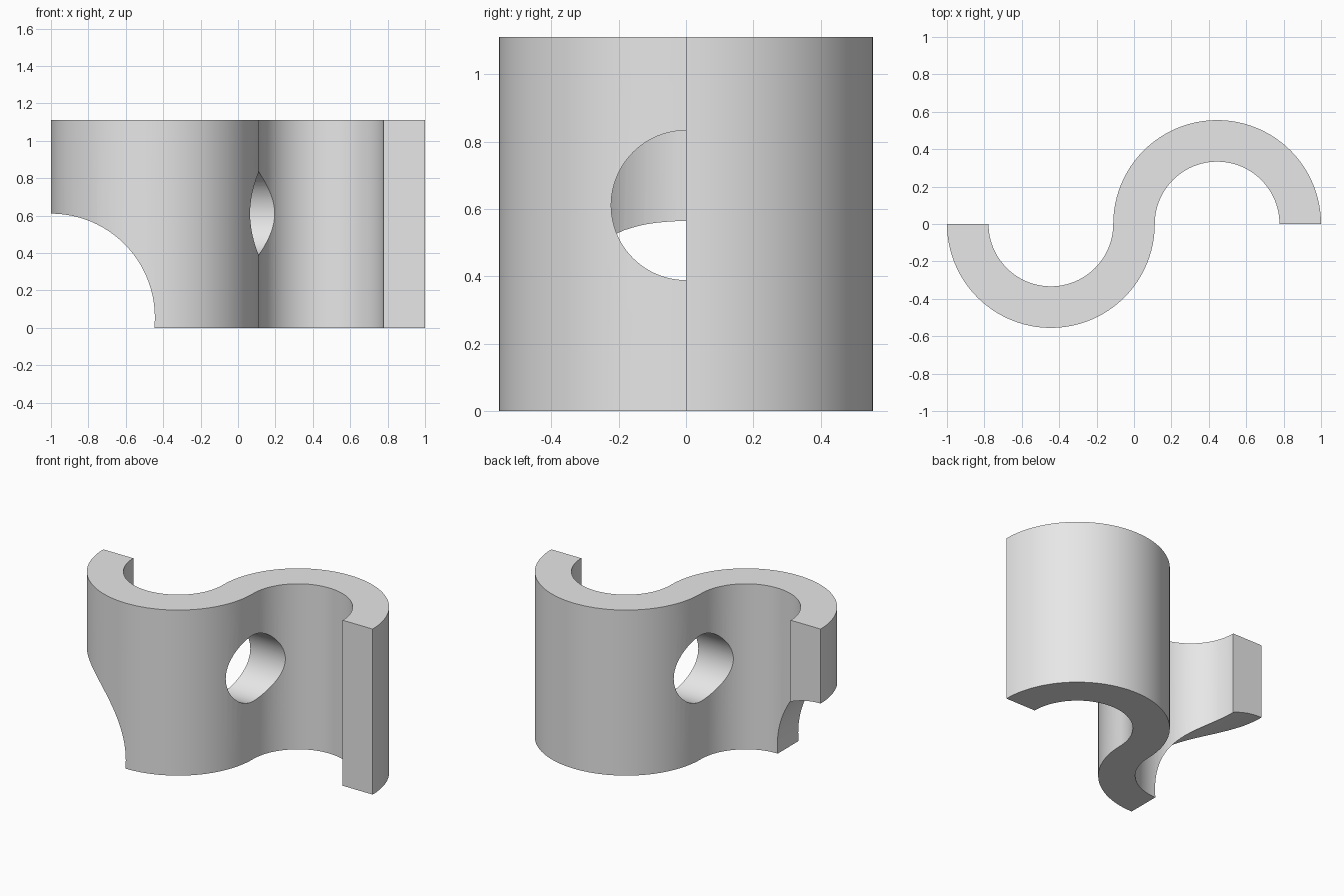
import bpy
import bmesh
from math import sin, cos, pi, radians
from mathutils import Vector

if "Cube" in bpy.data.objects:
    bpy.data.objects.remove(bpy.data.objects["Cube"], do_unlink=True)

U = 1 / 9                       # base unit: the S is 18 units wide
OUTER, INNER, CENTRE, HEIGHT = 5 * U, 3 * U, 4 * U, 10 * U
STEPS = 48                      # segments per half circle

grey = bpy.data.materials.new("plain grey")
grey.use_nodes = True
grey.diffuse_color = (0.8, 0.8, 0.8, 1)
grey.node_tree.nodes["Principled BSDF"].inputs["Base Color"].default_value = (0.8, 0.8, 0.8, 1)


def arc(cx, radius, start, end):
    angles = [start + (end - start) * i / STEPS for i in range(STEPS + 1)]
    return [Vector((cx + radius * cos(a), radius * sin(a), 0)) for a in angles]


def cylinder_cutter(name, radius, location, rotation, depth):
    bpy.ops.mesh.primitive_cylinder_add(vertices=2 * STEPS, radius=radius, depth=depth,
                                        location=location, rotation=rotation)
    cutter = bpy.context.object
    cutter.name = name
    cutter.data.materials.append(grey)
    cutter.hide_render = True
    return cutter


# S-shaped wall: two half rings joined at the middle, extruded upward
outline = (arc(-CENTRE, OUTER, pi, 2 * pi) + arc(CENTRE, INNER, pi, 0)[1:]
           + arc(CENTRE, OUTER, 0, pi) + arc(-CENTRE, INNER, 2 * pi, pi)[1:])
bm = bmesh.new()
base = bm.faces.new([bm.verts.new(p) for p in outline])
top = bmesh.ops.extrude_face_region(bm, geom=[base])["geom"]
bmesh.ops.translate(bm, vec=(0, 0, HEIGHT),
                    verts=[v for v in top if isinstance(v, bmesh.types.BMVert)])
bmesh.ops.recalc_face_normals(bm, faces=bm.faces)
mesh = bpy.data.meshes.new("curved_wall")
bm.to_mesh(mesh)
bm.free()
mesh.materials.append(grey)
wall = bpy.data.objects.new("curved_wall", mesh)
bpy.context.collection.objects.link(wall)

# Round hole across the middle wall, and the rounded cut at the lower corner
cutters = [
    cylinder_cutter("hole_cutter", 2 * U, (0, 0, 5.5 * U), (0, pi / 2, 0), 0.8),
    cylinder_cutter("corner_cutter", OUTER, (-1, 0, U / 2), (pi / 2, 0, 0), 2),
]

# Cut, then remove the cutters
bpy.ops.object.select_all(action='DESELECT')
wall.select_set(True)
bpy.context.view_layer.objects.active = wall
for cutter in cutters:
    mod = wall.modifiers.new(cutter.name, 'BOOLEAN')
    mod.operation = 'DIFFERENCE'
    mod.solver = 'EXACT'
    mod.object = cutter
    bpy.ops.object.modifier_apply(modifier=mod.name)
for cutter in cutters:
    bpy.data.objects.remove(cutter, do_unlink=True)

bpy.ops.object.shade_smooth_by_angle(angle=radians(30))
